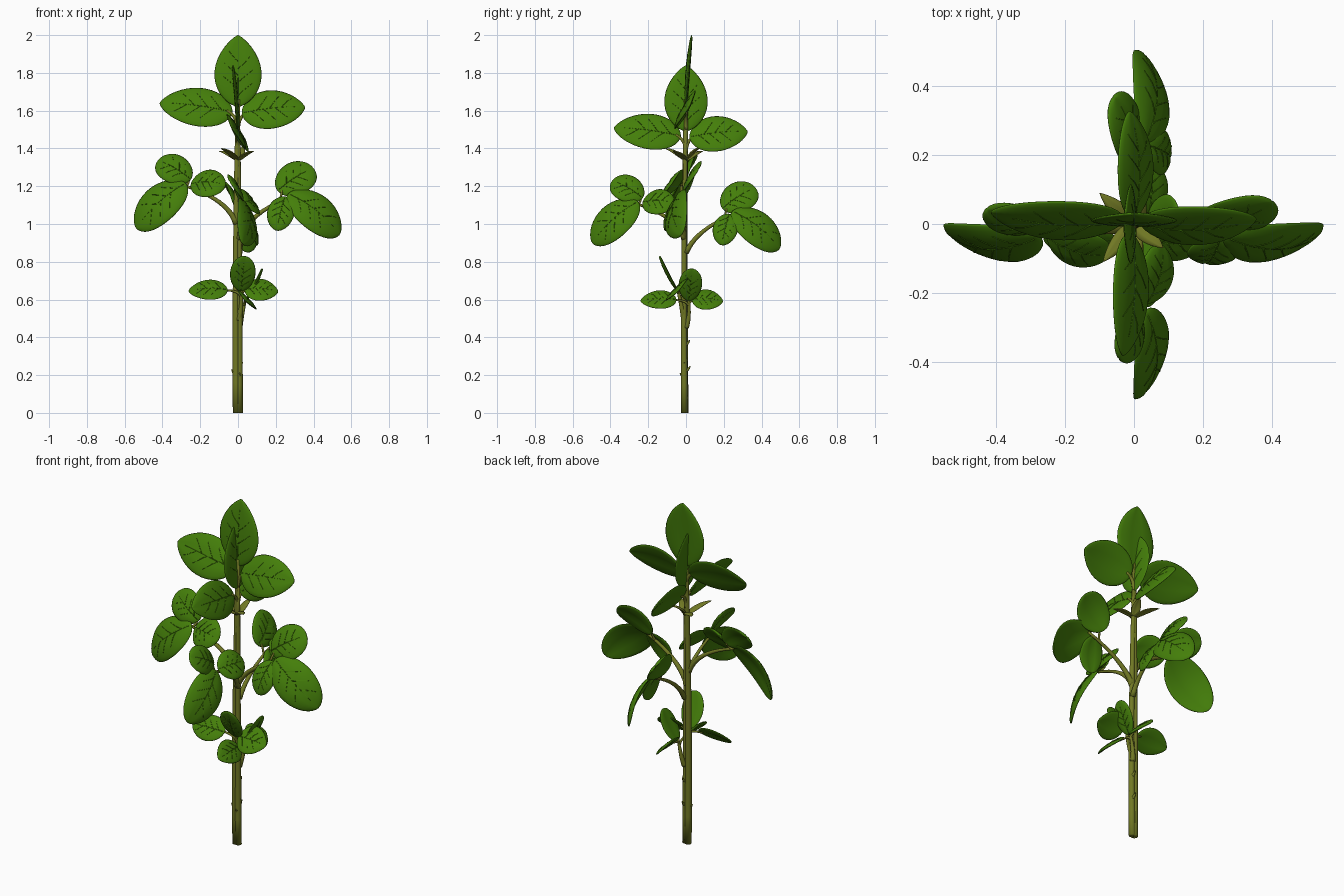
import bpy, bmesh
from math import sin, cos, pi, sqrt, radians
from mathutils import Vector, Matrix

cube = bpy.data.objects.get("Cube")
if cube:
    bpy.data.objects.remove(cube, do_unlink=True)


def material(name, color):
    m = bpy.data.materials.new(name)
    m.use_nodes = True
    m.diffuse_color = (*color, 1)
    m.node_tree.nodes["Principled BSDF"].inputs["Base Color"].default_value = (*color, 1)
    return m


LEAF = material("leaf green", (0.058, 0.21, 0.003))
STEM = material("stem olive", (0.165, 0.19, 0.018))


def loft(bm, rings):
    """Skin a list of closed rings and cap both ends."""
    rows = [[bm.verts.new(p) for p in ring] for ring in rings]
    n = len(rows[0])
    for a, b in zip(rows, rows[1:]):
        for i in range(n):
            j = (i + 1) % n
            bm.faces.new((a[i], a[j], b[j], b[i]))
    bm.faces.new(rows[0][::-1])
    bm.faces.new(rows[-1])


def finish(name, bm, mat, matrix):
    bmesh.ops.remove_doubles(bm, verts=bm.verts, dist=0.0001)
    bmesh.ops.transform(bm, matrix=matrix, verts=bm.verts)
    bmesh.ops.recalc_face_normals(bm, faces=bm.faces)
    for f in bm.faces:
        f.smooth = True
    mesh = bpy.data.meshes.new(name)
    bm.to_mesh(mesh)
    bm.free()
    mesh.materials.append(mat)
    obj = bpy.data.objects.new(name, mesh)
    bpy.context.collection.objects.link(obj)


def tube_rings(path, radii, sides):
    rings = []
    for i, p in enumerate(path):
        d = (path[min(i + 1, len(path) - 1)] - path[max(i - 1, 0)]).normalized()
        a = d.cross(Vector((0.31, 0.9, 0.29))).normalized()
        b = d.cross(a)
        rings.append([p + radii[i] * (a * cos(2 * pi * k / sides) + b * sin(2 * pi * k / sides))
                      for k in range(sides)])
    return rings


def twig(name, start, bend, end, r0, r1, matrix):
    """Tapered twig along a quadratic curve."""
    s, m, e = Vector(start), Vector(bend), Vector(end)
    ts = [i / 10 for i in range(11)]
    path = [s * (1 - t) ** 2 + m * 2 * t * (1 - t) + e * t * t for t in ts]
    bm = bmesh.new()
    loft(bm, tube_rings(path, [r0 + (r1 - r0) * t for t in ts], 10))
    finish(name, bm, STEM, matrix)


def leaf(name, base, tip, width, matrix, facing=(0, -1, 0.55), bow=0.02,
         round_base=0.55, point=0.7, thick=0.013, mat=LEAF, veins=True):
    """Puffy blade from base to tip, with fine ribs on the upper face."""
    base, tip = Vector(base), Vector(tip)
    axis = tip - base
    along = axis.normalized()
    normal = Vector(facing)
    normal = (normal - along * normal.dot(along)).normalized()
    side = normal.cross(along)
    peak = round_base / (round_base + point)
    top = peak ** round_base * (1 - peak) ** point

    def surface(u, v, face):
        w = u ** round_base * max(1 - u, 0) ** point / top
        h = thick * w ** 0.5 * sqrt(max(1 - v * v, 0)) * (0.6 + 0.4 * min(1, abs(v) * 3))
        arch = bow * (4 * u * (1 - u) - 0.35 * w * v * v)
        return base + axis * u + side * (v * w * width / 2) + normal * (arch + face * h)

    bm = bmesh.new()
    n, steps = 20, 18
    rings = []
    for i in range(steps + 1):
        u = (1 - cos(pi * i / steps)) / 2
        rings.append([surface(u, cos(2 * pi * k / n), 1 if k <= n / 2 else -1) for k in range(n)])
    loft(bm, rings)
    finish(name, bm, mat, matrix)
    if not veins:
        return
    bm = bmesh.new()
    lines = [[(0.04 + 0.08 * i, 0) for i in range(11)]]
    for j in range(3):
        for sgn in (1, -1):
            u0 = 0.2 + 0.19 * j + 0.05 * sgn
            lines.append([(u0 + 0.17 * t / 5, sgn * 0.62 * t / 5) for t in range(6)])
    for line in lines:
        path = [surface(u, v, 1) for u, v in line]
        count = len(path)
        loft(bm, tube_rings(path, [0.0022 - 0.0014 * i / count for i in range(count)], 5))
    finish(name + "_veins", bm, mat, matrix)


def shoot(label, matrix):
    """One flat spray of stem, twigs and leaves."""
    def L(name, *args, **kw):
        leaf(f"{label}_{name}_leaf", *args, matrix, **kw)

    def T(name, *args):
        twig(f"{label}_{name}", *args, matrix)

    # main stem
    T("stem", (-0.008, -0.007, 0), (-0.018, -0.012, 0.8), (0, 0, 1.66), 0.0205, 0.012)
    for i, (x, z) in enumerate(((0.024, 0.27), (-0.034, 0.23), (0.02, 0.42))):
        T(f"bud_{i}", (-0.008, -0.01, z - 0.03), (x * 0.7, -0.01, z - 0.02), (x, -0.01, z), 0.012, 0.003)

    # crown leaves
    L("crown", (0, 0.0, 1.62), (0, 0.03, 2.0), 0.25, facing=(0, -1, 0.1), bow=0.005, round_base=0.65, point=0.8)
    L("crown_right", (-0.03, 0.01, 1.59), (-0.415, 0.035, 1.64), 0.232)
    L("crown_left", (0.02, 0.0, 1.585), (0.355, 0.015, 1.618), 0.232)
    T("crown_right_stalk", (0, 0, 1.5), (0, 0, 1.57), (-0.06, 0.005, 1.6), 0.012, 0.007)
    T("crown_left_stalk", (0, 0, 1.5), (0, 0, 1.57), (0.05, 0.0, 1.59), 0.012, 0.007)

    # middle right twig
    T("right_twig", (-0.01, -0.01, 1.0), (-0.05, -0.02, 1.13), (-0.29, -0.025, 1.205), 0.016, 0.007)
    L("right_outer", (-0.275, -0.035, 1.215), (-0.538, -0.025, 0.975), 0.222,
      facing=(0, -1, 0.75), bow=0.042, point=0.55)
    L("right_upper", (-0.25, -0.005, 1.235), (-0.425, 0.045, 1.335), 0.172, point=0.45, round_base=0.5)
    L("right_inner", (-0.25, -0.035, 1.21), (-0.065, -0.085, 1.205), 0.18, facing=(0, -1, 0.7), point=0.55)
    T("right_upper_stalk", (-0.28, -0.025, 1.2), (-0.26, -0.02, 1.21), (-0.26, 0, 1.235), 0.007, 0.005)

    # middle left twig
    T("left_twig", (0, -0.01, 0.92), (0.06, -0.02, 1.06), (0.29, -0.03, 1.15), 0.016, 0.007)
    L("left_outer", (0.265, -0.035, 1.16), (0.538, -0.025, 0.942), 0.222,
      facing=(0, -1, 0.75), bow=0.042, point=0.55)
    L("left_upper", (0.21, 0.01, 1.175), (0.4, 0.065, 1.295), 0.195, point=0.45, round_base=0.5)
    L("left_inner", (0.25, -0.035, 1.145), (0.205, -0.11, 0.965), 0.145, facing=(0, -1, 0.7), point=0.55)
    T("left_upper_stalk", (0.22, -0.025, 1.12), (0.23, -0.02, 1.15), (0.235, 0.01, 1.19), 0.007, 0.005)

    # small lower leaves
    low = (0, -0.7, 0.7)
    L("lower_right", (-0.055, -0.045, 0.65), (-0.262, -0.045, 0.645), 0.15, facing=low, thick=0.01, bow=0.01)
    L("lower_left", (0.035, -0.045, 0.652), (0.213, -0.045, 0.642), 0.165, facing=low, thick=0.01, bow=0.01)
    L("lower_front", (0.015, -0.045, 0.645), (0.035, -0.14, 0.83), 0.135,
      facing=(0, -0.87, -0.5), thick=0.01, bow=0.005, point=0.5)
    T("lower_twig", (0, -0.01, 0.49), (0.025, -0.02, 0.55), (0.015, -0.045, 0.66), 0.016, 0.007)
    T("lower_right_stalk", (0.015, -0.035, 0.62), (0.0, -0.04, 0.65), (-0.08, -0.04, 0.65), 0.008, 0.005)
    T("lower_left_stalk", (0.015, -0.035, 0.62), (0.02, -0.04, 0.65), (0.06, -0.04, 0.65), 0.008, 0.005)


# two crossing sprays, the second a little smaller
shoot("main", Matrix.Identity(4))
shoot("cross", Matrix.Rotation(radians(90), 4, "Z") @ Matrix.Scale(0.92, 4))

# pointed bracts below the crown
for i, tip in enumerate(((-0.1, 0.09, 1.385), (-0.09, -0.11, 1.4),
                         (0.085, -0.07, 1.385), (0.03, 0.085, 1.41))):
    leaf(f"bract_{i}", (0, 0, 1.335), tip, 0.05, Matrix.Identity(4), facing=(0, 0, 1),
         bow=0.012, point=0.9, thick=0.007, mat=STEM, veins=False)
